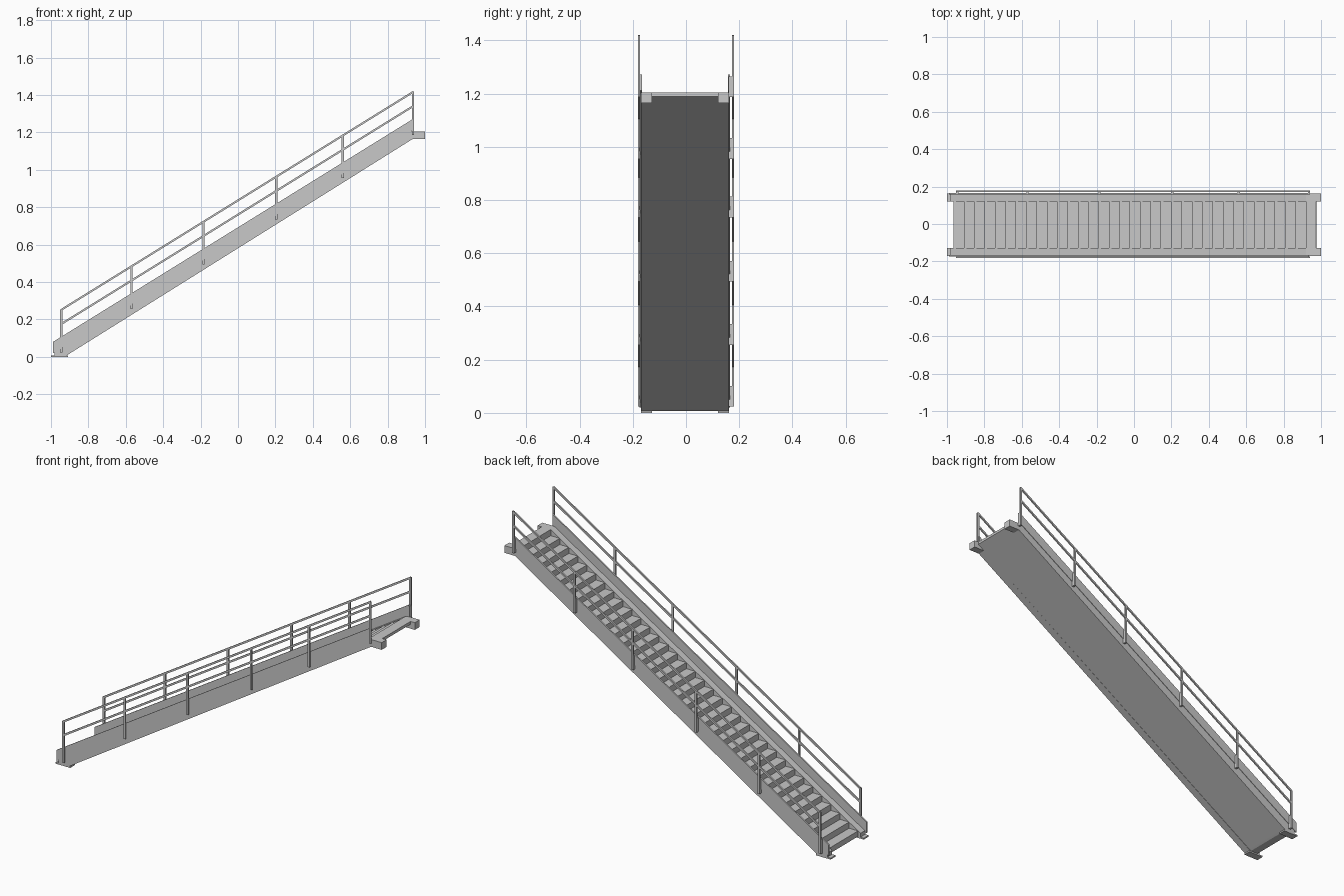
import bpy
import bmesh

cube = bpy.data.objects.get("Cube")
if cube:
    bpy.data.objects.remove(cube, do_unlink=True)

steel = bpy.data.materials.new("light_grey_steel")
steel.use_nodes = True
COLOUR = (0.58, 0.58, 0.58, 1)
steel.diffuse_color = COLOUR
steel.node_tree.nodes["Principled BSDF"].inputs["Base Color"].default_value = COLOUR

STEPS = 34
GOING = 0.0554
RISE = 0.0343
SLOPE = RISE / GOING
START = -0.965
TOP_Z = 1.205


def nose(x):
    """Height of the line through the step noses."""
    return TOP_Z + SLOPE * (x - START - STEPS * GOING)


def extrude(name, profile, y0, y1):
    """Sweep an x-z profile from y0 to y1."""
    bm = bmesh.new()
    face = bm.faces.new([bm.verts.new((x, y0, z)) for x, z in profile])
    swept = bmesh.ops.extrude_face_region(bm, geom=[face])["geom"]
    verts = [v for v in swept if isinstance(v, bmesh.types.BMVert)]
    bmesh.ops.translate(bm, verts=verts, vec=(0, y1 - y0, 0))
    bmesh.ops.recalc_face_normals(bm, faces=bm.faces)
    mesh = bpy.data.meshes.new(name)
    bm.to_mesh(mesh)
    bm.free()
    mesh.materials.append(steel)
    obj = bpy.data.objects.new(name, mesh)
    bpy.context.collection.objects.link(obj)
    return obj


def box(name, x0, x1, y0, y1, z0, z1):
    return extrude(name, [(x0, z0), (x1, z0), (x1, z1), (x0, z1)], y0, y1)


def sloped_bar(name, x0, x1, low, high, y0, y1):
    """Bar parallel to the flight, low and high measured from the nose line."""
    return extrude(name, [(x0, nose(x0) + low), (x1, nose(x1) + low),
                          (x1, nose(x1) + high), (x0, nose(x0) + high)], y0, y1)


# Flight: stepped top with a flat sloping underside and a short landing
steps = [(START, 0.008)]
for i in range(STEPS + 1):
    x = START + i * GOING
    z = TOP_Z - (STEPS - i) * RISE
    steps += [(x, z), (min(x + GOING, 0.975), z)]
steps += [(0.975, 1.19), (-0.91, 0.014), (-0.92, 0.008)]
extrude("stair_flight", steps, -0.13, 0.122)

# Side beams with level upper ends
beam = [(-0.98, 0.008), (-0.915, 0.008), (0.935, 1.165), (1.0, 1.165),
        (1.0, TOP_Z), (0.92, TOP_Z), (-0.98, nose(-0.98))]
POSTS = (-0.945, -0.57, -0.185, 0.205, 0.56, 0.935)
HALF = 0.006

# Each side: beam, upstand plate and railing ranges across the width
sides = {
    "front": ((-0.17, -0.128), (-0.174, -0.166), (-0.181, -0.173)),
    "back": ((0.12, 0.162), (0.157, 0.165), (0.172, 0.18)),
}
for side, (beam_y, plate_y, rail_y) in sides.items():
    extrude(side + "_beam", beam, *beam_y)
    sloped_bar(side + "_upstand", -0.99, 0.935, -0.004, 0.056, *plate_y)
    box(side + "_foot_plate", -1.0, -0.91, *beam_y, 0, 0.008)

    # Railing
    for name, height in (("handrail", 0.206), ("mid_rail", 0.13)):
        sloped_bar(f"{side}_{name}", POSTS[0], POSTS[-1],
                   height - 0.012, height, *rail_y)
    for i, x in enumerate(POSTS):
        base = nose(x) - 0.028
        box(f"{side}_post_{i + 1}", x - HALF, x + HALF, *rail_y,
            base, nose(x) + 0.203)
        if side == "back":
            box(f"{side}_bracket_{i + 1}", x - HALF, x + HALF,
                beam_y[1] - 0.003, rail_y[0], base, nose(x) + 0.05)
